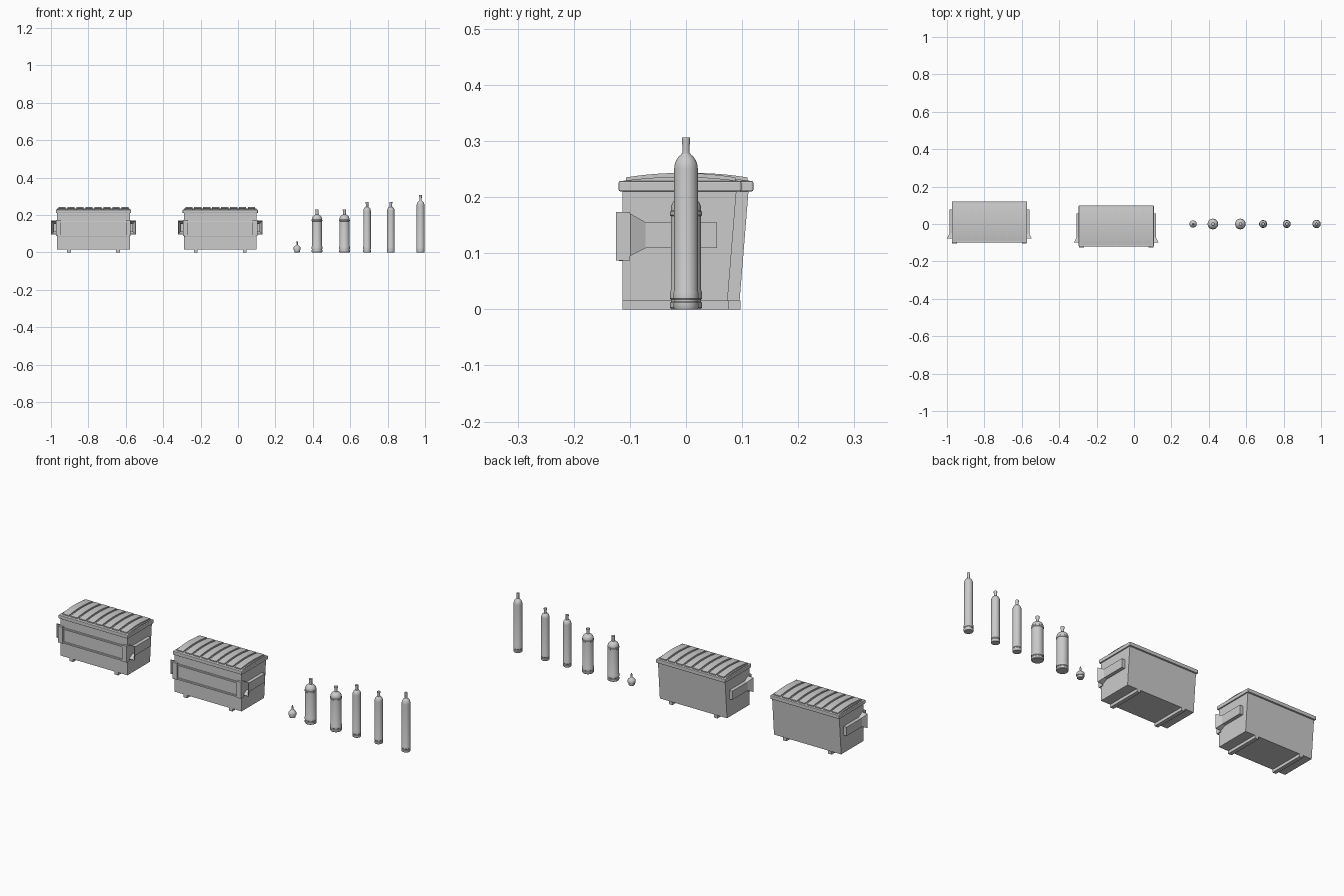
import bpy, bmesh, math

if "Cube" in bpy.data.objects:
    bpy.data.objects.remove(bpy.data.objects["Cube"])


def make_object(name, verts, faces, smooth=False, bevel=0):
    me = bpy.data.meshes.new(name)
    me.from_pydata(verts, [], faces)
    bm = bmesh.new()
    bm.from_mesh(me)
    bmesh.ops.recalc_face_normals(bm, faces=bm.faces)
    bm.to_mesh(me)
    bm.free()
    ob = bpy.data.objects.new(name, me)
    bpy.context.collection.objects.link(ob)
    if bevel:
        mod = ob.modifiers.new("Bevel", "BEVEL")
        mod.width = bevel
        mod.segments = 2
    if smooth:
        bpy.ops.object.select_all(action="DESELECT")
        ob.select_set(True)
        bpy.context.view_layer.objects.active = ob
        bpy.ops.object.shade_smooth_by_angle(angle=math.radians(35))
    return ob


def extrude_x(name, profile, x0, x1, bevel=0):
    """Closed (y, z) profile swept from x0 to x1."""
    n = len(profile)
    verts = [(x, y, z) for x in (x0, x1) for y, z in profile]
    faces = [(i, (i + 1) % n, n + (i + 1) % n, n + i) for i in range(n)]
    faces += [tuple(range(n)), tuple(range(n, 2 * n))]
    return make_object(name, verts, faces, bevel=bevel)


def box(name, x0, x1, y0, y1, z0, z1, bevel=0):
    return extrude_x(name, [(y0, z0), (y1, z0), (y1, z1), (y0, z1)], x0, x1, bevel)


def lathe(name, x, profile, sides=32):
    """(radius, z) profile turned around a vertical axis at x."""
    verts, faces = [], []
    for r, z in profile:
        for i in range(sides):
            a = 2 * math.pi * i / sides
            verts.append((x + r * math.cos(a), r * math.sin(a), z))
    for k in range(len(profile) - 1):
        for i in range(sides):
            j = (i + 1) % sides
            faces.append((k * sides + i, k * sides + j,
                          (k + 1) * sides + j, (k + 1) * sides + i))
    faces.append(tuple(range(sides)))
    faces.append(tuple(range(len(verts) - sides, len(verts))))
    return make_object(name, verts, faces, smooth=True)


def arch(y0, y1, floor, edge, peak, n=12):
    pts = [(y1, floor), (y0, floor)]
    for i in range(n + 1):
        t = i / n
        pts.append((y0 + (y1 - y0) * t, edge + (peak - edge) * 4 * t * (1 - t)))
    return pts


def fork_pocket(name, cx, s, dy):
    """Hollow sleeve with a flared mouth, closed at the back."""
    wall = 0.003
    sections = [(-0.100, 0.227, 0.095, 0.171), (-0.072, 0.213, 0.109, 0.155),
                (0.055, 0.213, 0.109, 0.155)]
    rings = [(y, x, a, b, 0.190) for y, x, a, b in sections]
    rings += [(min(y, 0.055 - wall), x - wall, a + wall, b - wall, 0.1955)
              for y, x, a, b in reversed(sections)]
    verts, faces = [], []
    for y, x, a, b, inner in rings:
        verts += [(cx + s * u, y + dy, w)
                  for u, w in ((inner, a), (x, a), (x, b), (inner, b))]
    outer = [(0, 1), (1, 2), (4, 5), (3, 4), (5, 0)]
    for p, q in outer[:4]:
        p, q = p * 4, q * 4
        faces += [(p + i, p + (i + 1) % 4, q + (i + 1) % 4, q + i) for i in range(4)]
    p, q = 20, 0
    faces += [(p + i, p + (i + 1) % 4, q + (i + 1) % 4, q + i) for i in range(4)]
    faces += [(8, 9, 10, 11), (12, 13, 14, 15)]
    make_object(name, verts, faces)


def dumpster(tag, cx, dy):
    n = lambda part: f"dumpster_{tag}_{part}"
    # Bin body with sloping back
    extrude_x(n("body"), [(-0.113 + dy, 0.015), (0.074 + dy, 0.015),
                          (0.090 + dy, 0.212), (-0.113 + dy, 0.212)],
              cx - 0.195, cx + 0.195)
    # Front stiffening ribs
    for i, z in enumerate((0.090, 0.163)):
        box(n(f"front_rib_{i}"), cx - 0.19, cx + 0.19, -0.120 + dy, -0.110 + dy,
            z - 0.004, z + 0.004, 0.001)
    # Lid rim and arched lid
    box(n("lid_rim"), cx - 0.201, cx + 0.201, -0.120 + dy, 0.0985 + dy,
        0.210, 0.229, 0.003)
    extrude_x(n("lid"), arch(-0.112 + dy, 0.092 + dy, 0.226, 0.229, 0.236),
              cx - 0.194, cx + 0.194)
    # Raised lid panels
    for i in range(8):
        x = cx + (i - 3.5) * 0.048
        extrude_x(n(f"lid_panel_{i}"),
                  arch(-0.107 + dy, 0.088 + dy, 0.227, 0.235, 0.243),
                  x - 0.019, x + 0.019)
    for s, side in ((-1, "left"), (1, "right")):
        # Skid, corner plate, fork sleeve and rear corner strip
        box(n(f"{side}_skid"), cx + s * 0.131 - 0.010, cx + s * 0.131 + 0.010,
            -0.113 + dy, 0.076 + dy, 0, 0.016)
        box(n(f"{side}_corner_plate"), *sorted((cx + s * 0.173, cx + s * 0.199)),
            -0.125 + dy, -0.100 + dy, 0.087, 0.173)
        fork_pocket(n(f"{side}_fork_pocket"), cx, s, dy)


def gas_cylinder(name, x, r, shoulder, dome, top, neck=0.008):
    # Grooved foot, straight wall, rounded shoulder and valve neck
    prof = [(r * 0.92, 0), (r, 0.003), (r, 0.012), (r * 0.93, 0.014),
            (r * 0.93, 0.017), (r, 0.019), (r, 0.031), (r * 0.95, 0.034),
            (r * 0.95, shoulder)]
    for i in range(1, 8):
        a = math.pi / 2 * i / 8
        prof.append((max(neck, r * 0.95 * math.cos(a)),
                     shoulder + (dome - shoulder) * math.sin(a)))
    prof += [(neck * 0.85, dome), (neck * 0.85, dome + (top - dome) * 0.5),
             (neck, dome + (top - dome) * 0.75), (neck, top)]
    return lathe(name, x, prof)


dumpster("left", -0.773, 0.0215)
dumpster("right", -0.095, 0.0)

# Small squat canister
lathe("small_canister", 0.316, [
    (0.013, 0), (0.015, 0.002), (0.016, 0.012), (0.019, 0.014), (0.0195, 0.022),
    (0.018, 0.028), (0.013, 0.034), (0.006, 0.038), (0.0045, 0.041),
    (0.0045, 0.055), (0.003, 0.057), (0.003, 0.062)])

# Wide, medium and tall gas cylinders
for i, x in enumerate((0.422, 0.569)):
    gas_cylinder(f"wide_cylinder_{i}", x, 0.0285, 0.178, 0.203, 0.230, 0.009)
    r = 0.0285
    lathe(f"wide_cylinder_band_{i}", x, [(r * 0.94, 0.166), (r, 0.168),
                                         (r, 0.174), (r * 0.94, 0.176)])
for i, x in enumerate((0.690, 0.817)):
    gas_cylinder(f"medium_cylinder_{i}", x, 0.0210, 0.222, 0.246, 0.269, 0.008)
gas_cylinder("tall_cylinder", 0.976, 0.0222, 0.250, 0.278, 0.306, 0.0075)
